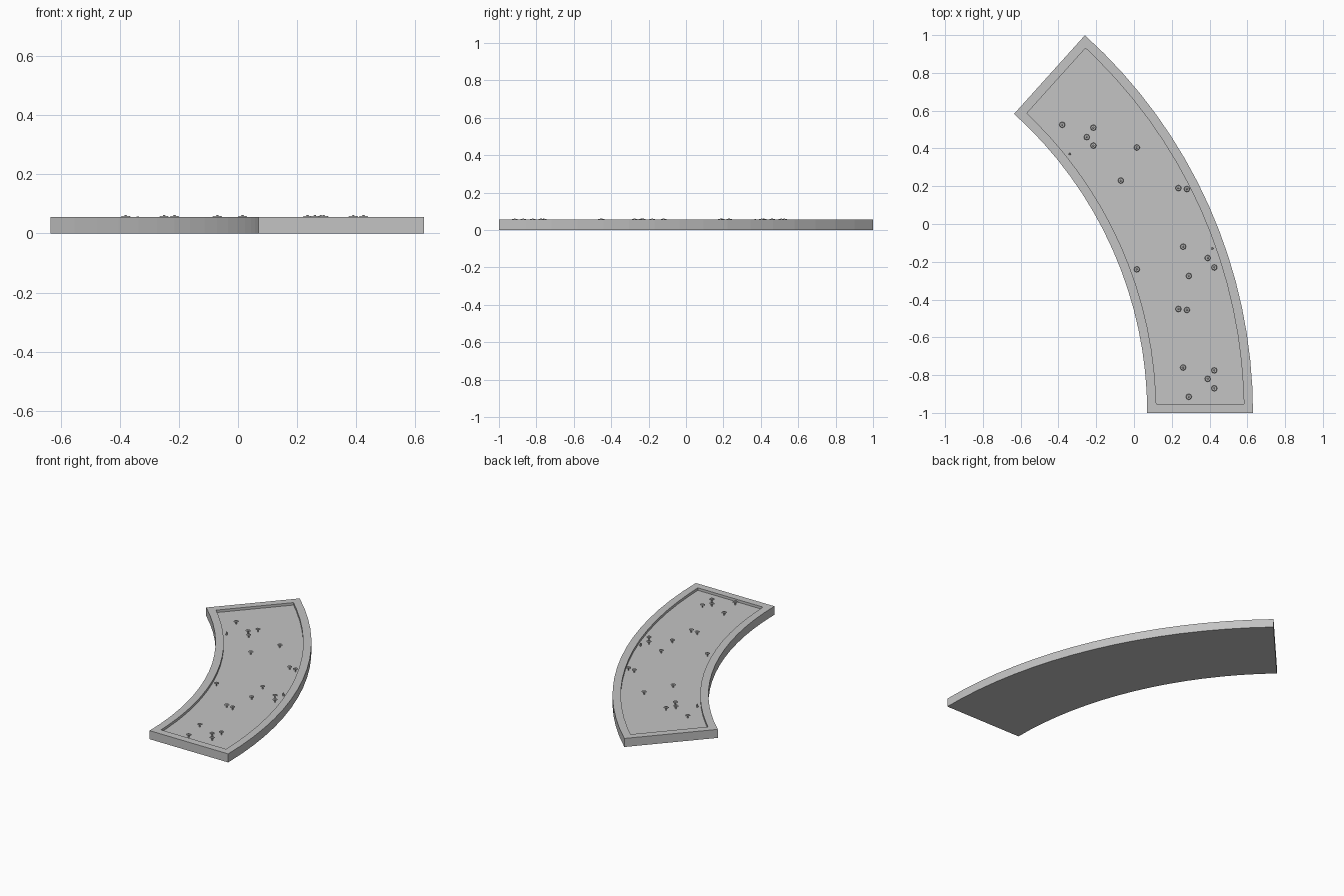
import bpy, bmesh, math
from mathutils import Matrix

if "Cube" in bpy.data.objects:
    bpy.data.objects.remove(bpy.data.objects["Cube"])

CX, CY = -2.06, -1.0            # centre of the bend
R_IN, R_OUT = 2.13, 2.69
SWEEP = math.radians(48)
SEGS = 16
TOP, FLOOR, RIM = 0.055, 0.039, 0.048

grey = bpy.data.materials.new("stone grey")
grey.diffuse_color = (0.55, 0.55, 0.55, 1)
grey.use_nodes = True
grey.node_tree.nodes["Principled BSDF"].inputs["Base Color"].default_value = grey.diffuse_color


def finish(bm, name):
    bmesh.ops.recalc_face_normals(bm, faces=bm.faces)
    mesh = bpy.data.meshes.new(name)
    bm.to_mesh(mesh)
    bm.free()
    mesh.materials.append(grey)
    obj = bpy.data.objects.new(name, mesh)
    bpy.context.collection.objects.link(obj)
    return obj


def bend_point(r, a, inset):
    # ends are inset straight along the tangent so the rim keeps its width
    x, y = r * math.cos(a), r * math.sin(a)
    return (CX + x - inset * math.sin(a), CY + y + inset * math.cos(a))


def outline(margin):
    pts = []
    for r, flip in ((R_OUT - margin, False), (R_IN + margin, True)):
        row = []
        for i in range(SEGS + 1):
            inset = margin if i == 0 else -margin if i == SEGS else 0
            row.append(bend_point(r, SWEEP * i / SEGS, inset))
        pts += row[::-1] if flip else row
    return pts


# Curved slab with a raised rim around a sunken floor
bm = bmesh.new()
outer, inner = outline(0), outline(RIM)
loops = [[bm.verts.new((x, y, z)) for x, y in pts]
         for pts, z in ((outer, 0), (outer, TOP), (inner, TOP), (inner, FLOOR))]
n = len(outer)
for low, high in zip(loops, loops[1:]):
    for i in range(n):
        j = (i + 1) % n
        bm.faces.new((low[i], low[j], high[j], high[i]))
for ring in (loops[0], loops[3]):       # underside and floor, in strips
    for i in range(SEGS):
        bm.faces.new((ring[i], ring[i + 1], ring[n - 2 - i], ring[n - 1 - i]))
finish(bm, "curved_slab")

# Small studs scattered over the floor: stem, thin flat cap and centre knob
STUDS = [(-0.38, 0.525), (-0.25, 0.46), (-0.215, 0.415), (-0.215, 0.51),
         (0.015, 0.405), (-0.07, 0.23), (0.235, 0.19), (0.28, 0.185),
         (0.26, -0.12), (0.39, -0.18), (0.425, -0.23), (0.29, -0.275),
         (0.015, -0.24), (0.235, -0.45), (0.28, -0.455),
         (0.26, -0.76), (0.39, -0.82), (0.425, -0.775), (0.425, -0.87),
         (0.29, -0.915)]
CHIPS = [(-0.34, 0.37), (0.415, -0.13)]


def disc(bm, x, y, z0, z1, r0, r1):
    bmesh.ops.create_cone(bm, cap_ends=True, segments=8, radius1=r0, radius2=r1,
                          depth=z1 - z0,
                          matrix=Matrix.Translation((x, y, (z0 + z1) / 2)))


bm = bmesh.new()
for x, y in STUDS:
    disc(bm, x, y, FLOOR - 0.002, 0.057, 0.004, 0.004)
    disc(bm, x, y, 0.056, 0.059, 0.016, 0.013)
    disc(bm, x, y, 0.058, 0.062, 0.006, 0.003)
for x, y in CHIPS:
    disc(bm, x, y, FLOOR - 0.002, 0.058, 0.006, 0.004)
finish(bm, "floor_studs")
